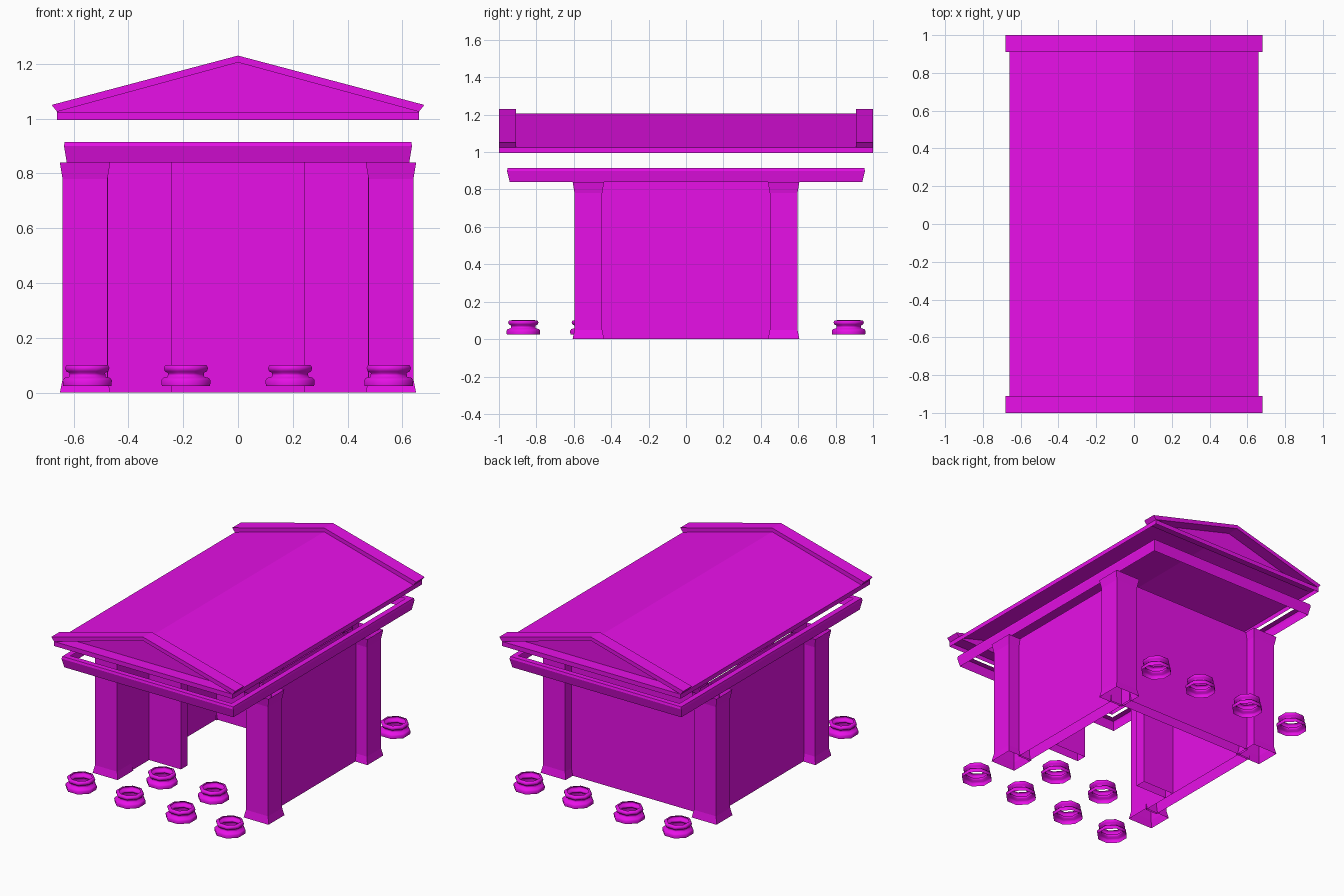
import bpy, math

if "Cube" in bpy.data.objects:
    bpy.data.objects.remove(bpy.data.objects["Cube"])

mat = bpy.data.materials.new("magenta")
mat.diffuse_color = (0.8, 0.005, 0.8, 1)
mat.use_nodes = True
mat.node_tree.nodes["Principled BSDF"].inputs["Base Color"].default_value = mat.diffuse_color


def add(name, verts, faces):
    me = bpy.data.meshes.new(name)
    me.from_pydata(verts, [], faces)
    me.materials.append(mat)
    ob = bpy.data.objects.new(name, me)
    bpy.context.collection.objects.link(ob)
    return ob


def loft(name, rings, cap=False):
    """Skin a stack of closed rings that share one vertex count."""
    n = len(rings[0])
    verts = [v for r in rings for v in r]
    faces = [(i * n + j, i * n + (j + 1) % n, (i + 1) * n + (j + 1) % n, (i + 1) * n + j)
             for i in range(len(rings) - 1) for j in range(n)]
    if cap:
        faces += [tuple(range(n))[::-1], tuple(range(len(verts) - n, len(verts)))]
    return add(name, verts, faces)


def rect(x0, x1, y0, y1, z):
    return [(x0, y0, z), (x1, y0, z), (x1, y1, z), (x0, y1, z)]


def wall(name, x0, x1, y0, y1):
    return loft(name, [rect(x0, x1, y0, y1, z) for z in (0, 0.84)])


# corner piers, flared at foot and head
for sx in (-1, 1):
    for sy in (-1, 1):
        cx, cy = sx * 0.558, sy * 0.522
        rings = []
        for z, f in ((0, 0.01), (0.05, 0), (0.78, 0), (0.84, 0.01)):
            a, b = 0.082 + f, 0.074 + f
            rings.append(rect(cx - a, cx + a, cy - b, cy + b, z))
        loft("corner_pier", rings)

# chamber walls, open above and below
for s in (-1, 1):
    xs = sorted((s * 0.475, s * 0.56))
    wall("side_wall", xs[0], xs[1], -0.45, 0.45)
    xs = sorted((s * 0.24, s * 0.475))
    wall("door_wall", xs[0], xs[1], -0.26, -0.19)
wall("back_wall", -0.48, 0.48, 0.45, 0.53)

# column bases: eight-sided turned rings
profile = [(0.088, 0.025), (0.09, 0.045), (0.083, 0.054), (0.067, 0.058),
           (0.065, 0.072), (0.077, 0.078), (0.081, 0.09), (0.076, 0.1), (0.062, 0.101)]
spots = [(x, y) for y in (-0.87, 0.87) for x in (-0.55, -0.19, 0.19, 0.55)]
spots += [(-0.19, -0.53), (0.19, -0.53)]
for cx, cy in spots:
    rings = []
    for r, z in profile:
        r /= math.cos(math.pi / 8)
        rings.append([(cx + r * math.cos((k + 0.5) * math.pi / 4),
                       cy + r * math.sin((k + 0.5) * math.pi / 4), z) for k in range(8)])
    ob = loft("column_base", rings)
    for p in ob.data.polygons:
        p.use_smooth = True

# architrave band around the top of the missing columns
loft("architrave", [rect(-x, x, -y, y, z) for x, y, z in
                    ((0.625, 0.942, 0.84), (0.635, 0.957, 0.90),
                     (0.632, 0.953, 0.915), (0.595, 0.917, 0.915))])

# eaves band
loft("eaves_band", [rect(-0.66, 0.66, -1, 1, z) for z in (0.995, 1.025)])

# roof slopes
add("roof_slopes", [(x, y, z) for y in (-0.92, 0.92)
                    for x, z in ((-0.66, 1.025), (0, 1.205), (0.66, 1.025))],
    [(0, 1, 4, 3), (1, 2, 5, 4)])

# gable ends: recessed panel, ledge and raking cornices
for s in (-1, 1):
    add("gable_panel", [(-0.66, s * 0.92, 1.025), (0.66, s * 0.92, 1.025), (0, s * 0.92, 1.205)],
        [(0, 1, 2) if s < 0 else (2, 1, 0)])
    ys = sorted((s * 0.92, s))
    add("gable_ledge", rect(-0.66, 0.66, ys[0], ys[1], 1.025), [(0, 1, 2, 3)])
    ys = sorted((s * 0.91, s))
    outline = [(-0.68, 1.05), (-0.66, 1.025), (0, 1.205), (0.66, 1.025), (0.68, 1.05), (0, 1.23)]
    loft("raking_cornice", [[(x, y, z) for x, z in outline] for y in ys], cap=True)
